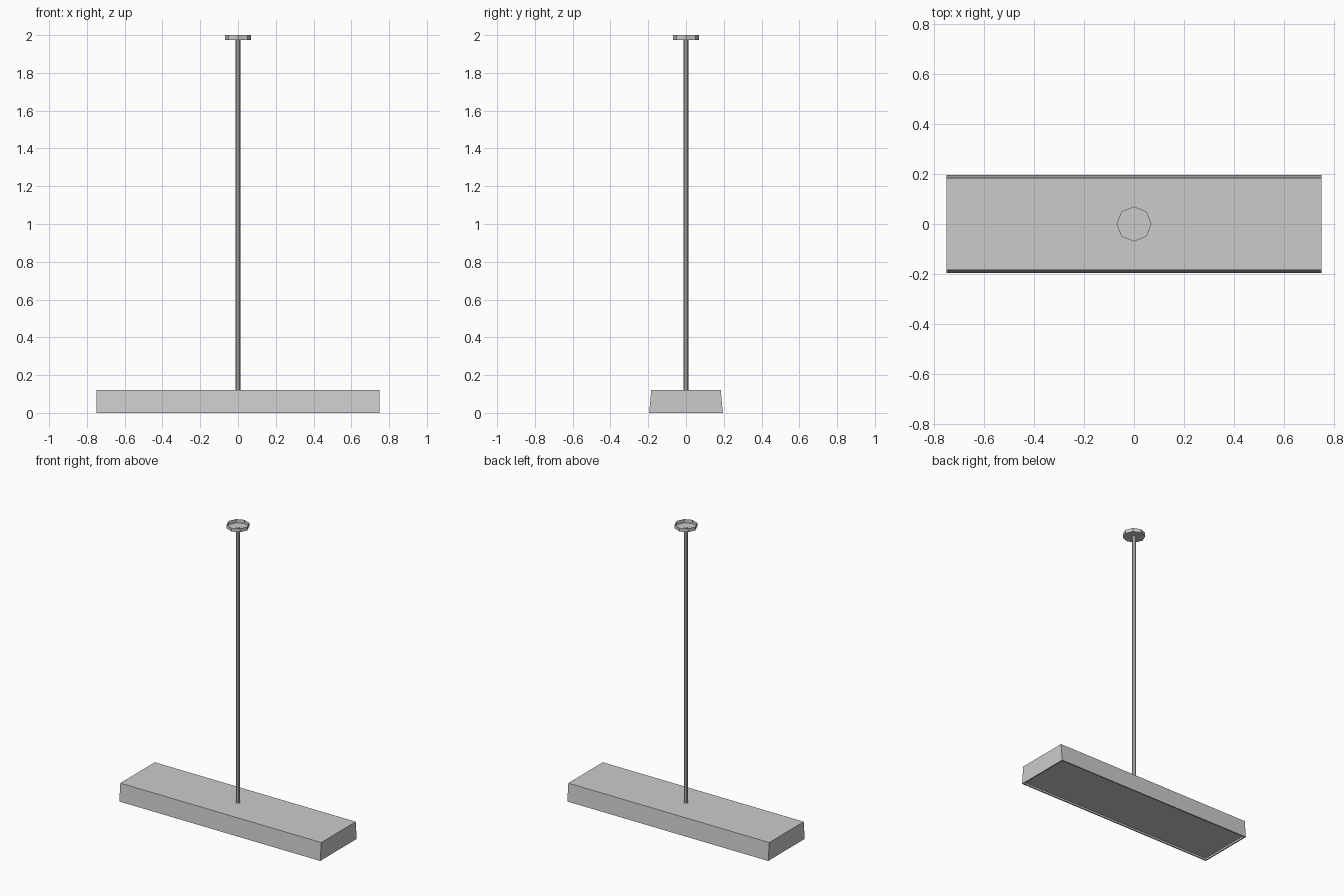
import bpy, bmesh
from math import pi

if "Cube" in bpy.data.objects:
    bpy.data.objects.remove(bpy.data.objects["Cube"])

grey = bpy.data.materials.new("light_grey")
grey.use_nodes = True
colour = (0.6, 0.6, 0.6, 1)
grey.diffuse_color = colour
grey.node_tree.nodes["Principled BSDF"].inputs["Base Color"].default_value = colour


def add_object(name, bm):
    mesh = bpy.data.meshes.new(name)
    bm.to_mesh(mesh)
    bm.free()
    mesh.materials.append(grey)
    obj = bpy.data.objects.new(name, mesh)
    bpy.context.collection.objects.link(obj)
    return obj


def tube(name, radius, bottom, top, sides=8, open_top=False):
    bm = bmesh.new()
    bmesh.ops.create_cone(bm, cap_ends=True, segments=sides, radius1=radius,
                          radius2=radius, depth=top - bottom)
    bmesh.ops.translate(bm, verts=bm.verts, vec=(0, 0, (top + bottom) / 2))
    if open_top:
        caps = [f for f in bm.faces if f.normal.z > 0.9]
        bmesh.ops.delete(bm, geom=caps, context='FACES_ONLY')
    return add_object(name, bm)


# Lamp housing: a box with sloping long sides and a recessed underside
bm = bmesh.new()
bmesh.ops.create_cube(bm, size=1)
for v in bm.verts:
    half_depth = 0.184 if v.co.z > 0 else 0.195
    v.co = (v.co.x * 1.5, v.co.y * 2 * half_depth, (v.co.z + 0.5) * 0.12)
bm.normal_update()
under = [f for f in bm.faces if f.normal.z < -0.9]
bmesh.ops.inset_region(bm, faces=under, thickness=0.012)
bmesh.ops.inset_region(bm, faces=under, thickness=0.0005, depth=-0.012)
add_object("lamp_housing", bm)

# Hanging rod and the open ceiling cup
tube("hanging_rod", 0.013, 0.118, 1.978)
tube("ceiling_cup", 0.07, 1.975, 2.0, open_top=True)
